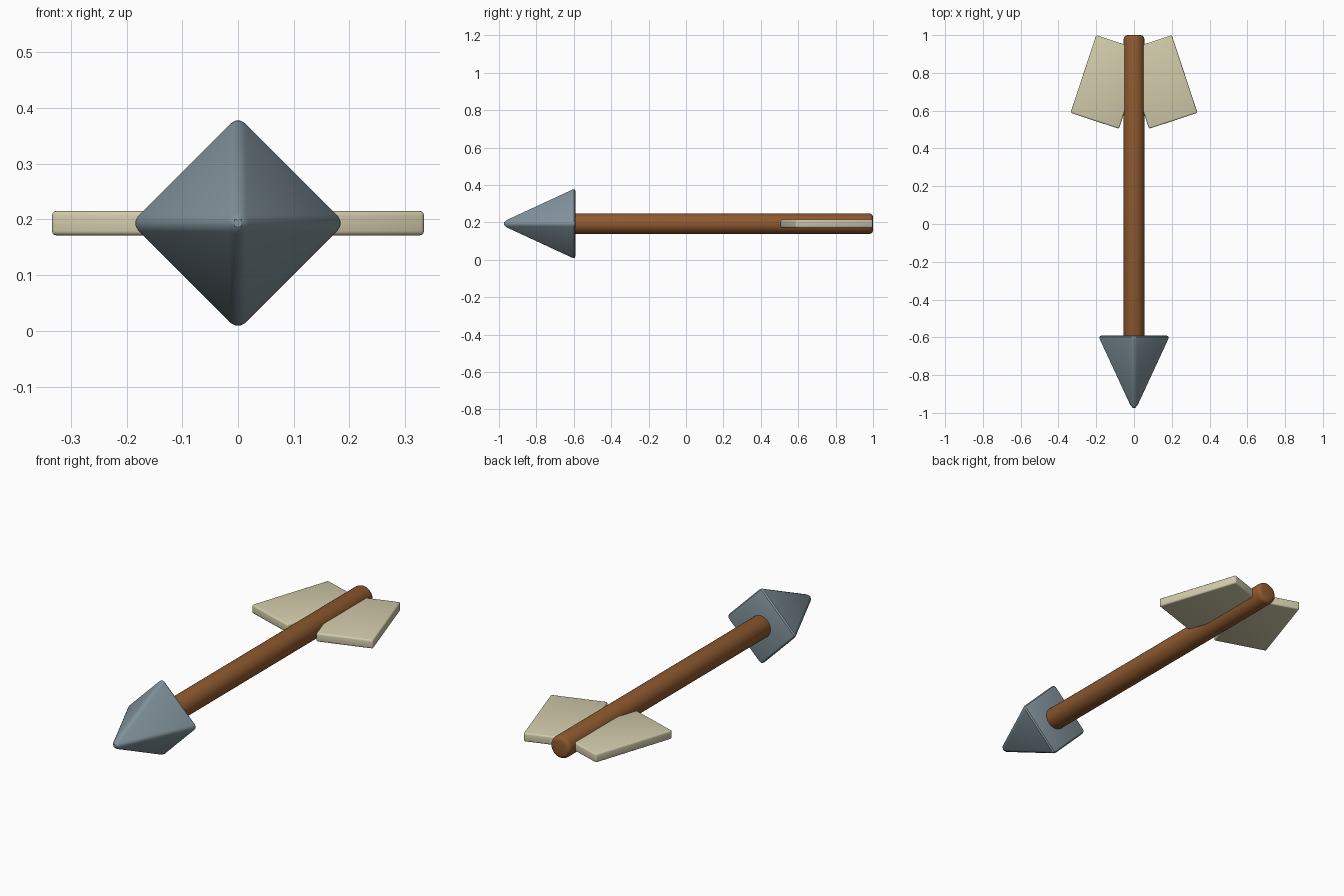
import bpy, math
from math import radians

if "Cube" in bpy.data.objects:
    bpy.data.objects.remove(bpy.data.objects["Cube"])

Z = 0.193  # height of the arrow's axis


def finish(ob, name, color, bevel):
    ob.name = name
    mat = bpy.data.materials.new(name + "_mat")
    mat.diffuse_color = (*color, 1)
    mat.use_nodes = True
    mat.node_tree.nodes["Principled BSDF"].inputs["Base Color"].default_value = mat.diffuse_color
    ob.data.materials.append(mat)
    bpy.ops.object.transform_apply(location=False, rotation=True, scale=True)
    m = ob.modifiers.new("Bevel", 'BEVEL')
    m.width, m.segments, m.limit_method = bevel, 3, 'ANGLE'
    m.angle_limit = radians(30)
    bpy.ops.object.modifier_apply(modifier="Bevel")
    bpy.ops.object.shade_smooth_by_angle(angle=radians(35))


# Shaft: round rod running along y, rounded at the ends
bpy.ops.mesh.primitive_cylinder_add(vertices=32, radius=0.055, depth=1.66,
                                    location=(0, 0.17, Z), rotation=(radians(90), 0, 0))
finish(bpy.context.object, "shaft", (0.27, 0.10, 0.028), 0.02)

# Head: four-sided pyramid with ridges up, down, left and right
bpy.ops.mesh.primitive_cone_add(vertices=4, radius1=0.2, radius2=0, depth=0.432,
                                location=(0, -0.806, Z), rotation=(radians(90), 0, 0))
finish(bpy.context.object, "arrow_head", (0.22, 0.29, 0.33), 0.02)

# Fletching: one tilted slab on each side
for side, label in ((1, "right"), (-1, "left")):
    bpy.ops.mesh.primitive_cube_add(size=1, location=(side * 0.14, 0.752, Z),
                                    rotation=(0, 0, side * radians(18.2)))
    ob = bpy.context.object
    ob.scale = (0.27, 0.433, 0.044)
    finish(ob, "fletching_" + label, (0.65, 0.60, 0.41), 0.008)
